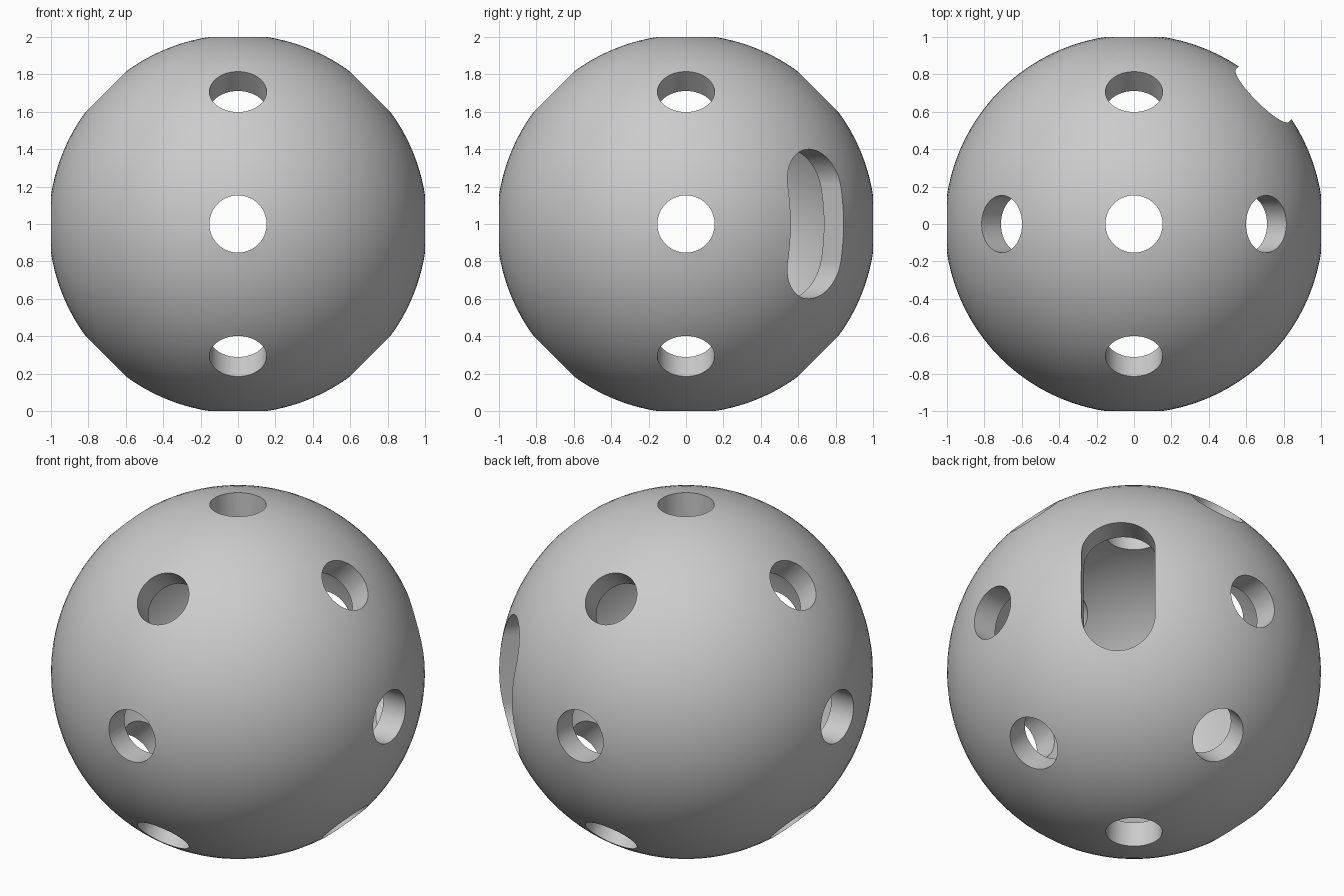
import bpy, bmesh
from math import sqrt, pi, cos, sin, radians
from mathutils import Vector, Matrix

if "Cube" in bpy.data.objects:
    bpy.data.objects.remove(bpy.data.objects["Cube"])

HOLE_R = 0.153
OUTER = sqrt(1 + HOLE_R ** 2)   # hole rims touch the 2-unit box
INNER = 0.867
CENTRE = Vector((0, 0, 1))


def make_object(name, bm):
    mesh = bpy.data.meshes.new(name)
    bm.to_mesh(mesh)
    bm.free()
    ob = bpy.data.objects.new(name, mesh)
    bpy.context.collection.objects.link(ob)
    ob.location = CENTRE
    return ob


def add_prism(bm, outline, direction, near=0.7, far=1.3):
    """Extrude a 2D outline radially; outline y follows world z where possible."""
    d = Vector(direction).normalized()
    up = Vector((0, 0, 1)) if abs(d.z) < 0.9 else Vector((0, 1, 0))
    side = up.cross(d).normalized()
    up = d.cross(side)
    rings = [[bm.verts.new(side * x + up * y + d * t) for x, y in outline]
             for t in (near, far)]
    n = len(outline)
    bm.faces.new(rings[0][::-1])
    bm.faces.new(rings[1])
    for i in range(n):
        j = (i + 1) % n
        bm.faces.new((rings[0][i], rings[0][j], rings[1][j], rings[1][i]))


# Hollow shell: outer sphere plus inward-facing inner sphere
bm = bmesh.new()
bmesh.ops.create_uvsphere(bm, u_segments=96, v_segments=48, radius=INNER)
bmesh.ops.reverse_faces(bm, faces=bm.faces[:])
bmesh.ops.create_uvsphere(bm, u_segments=96, v_segments=48, radius=OUTER)
ball = make_object("ball_shell", bm)

# Cutters: round holes on the axes and upright diagonals, one rounded slot
circle = [(HOLE_R * cos(2 * pi * i / 48), HOLE_R * sin(2 * pi * i / 48))
          for i in range(48)]
slot = []
for start, cy in ((0, 0.2), (180, -0.2)):
    for i in range(25):
        a = radians(start + 7.5 * i)
        slot.append((0.2 * cos(a), cy + 0.2 * sin(a)))

bm = bmesh.new()
for s in (-1, 1):
    for axis in ((s, 0, 0), (0, s, 0), (0, 0, s)):
        add_prism(bm, circle, axis)
    for t in (-1, 1):
        add_prism(bm, circle, (s, 0, t))
        add_prism(bm, circle, (0, s, t))
add_prism(bm, slot, (1, 1, 0))
bmesh.ops.recalc_face_normals(bm, faces=bm.faces[:])
cutter = make_object("hole_cutters", bm)
cutter.hide_render = True

# Cut the openings and shade smooth with crisp rims
mod = ball.modifiers.new("holes", 'BOOLEAN')
mod.operation = 'DIFFERENCE'
mod.solver = 'EXACT'
mod.object = cutter
bpy.context.view_layer.objects.active = ball
ball.select_set(True)
bpy.ops.object.modifier_apply(modifier=mod.name)
bpy.data.objects.remove(cutter, do_unlink=True)
bpy.ops.object.shade_smooth_by_angle(angle=radians(30))
